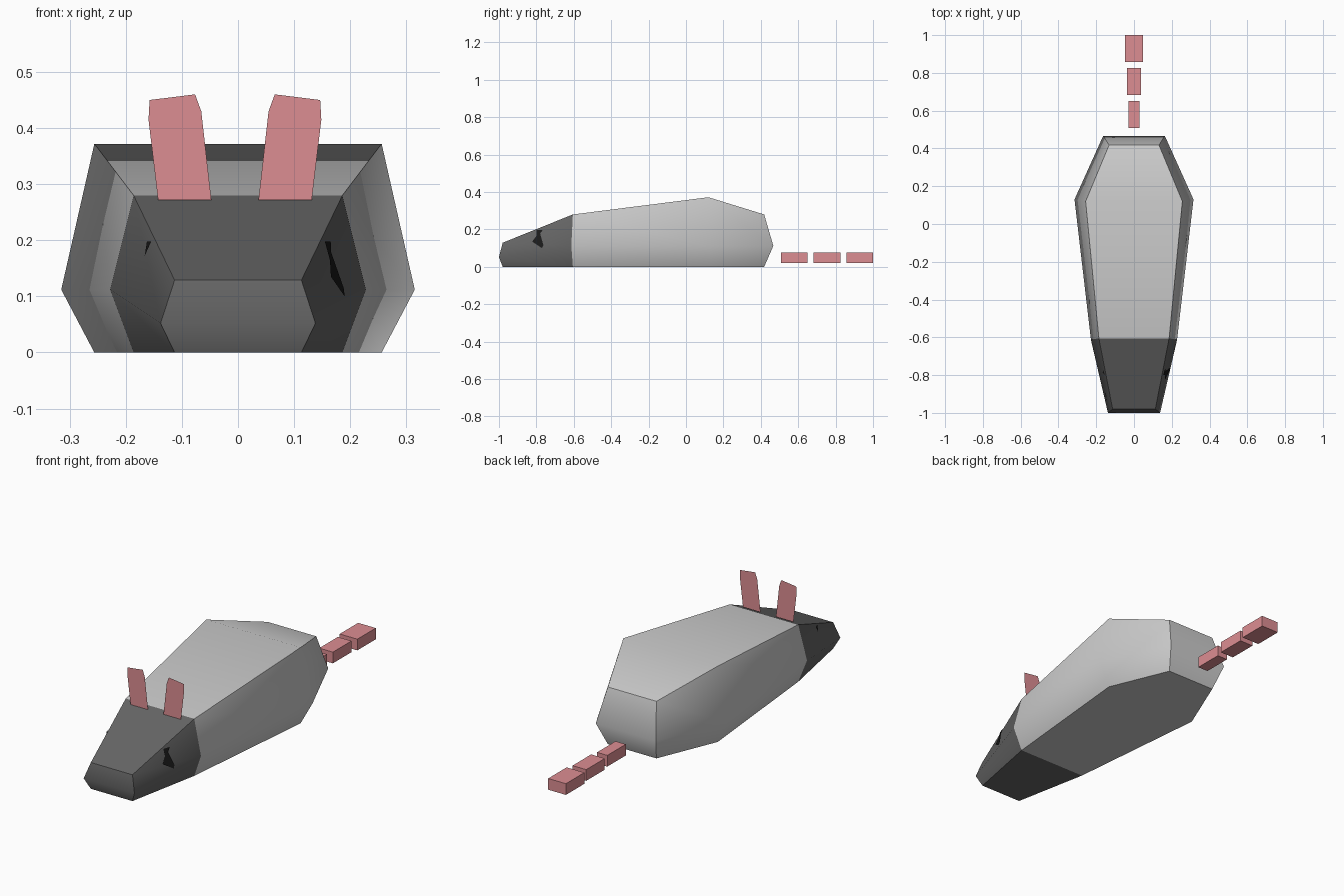
import bpy, bmesh, math

if "Cube" in bpy.data.objects:
    bpy.data.objects.remove(bpy.data.objects["Cube"])


def material(name, rgb):
    m = bpy.data.materials.new(name)
    m.diffuse_color = (*rgb, 1)
    m.use_nodes = True
    m.node_tree.nodes["Principled BSDF"].inputs["Base Color"].default_value = m.diffuse_color
    return m


PINK = material("pink", (0.72, 0.27, 0.29))
DARK = material("dark_grey", (0.13, 0.13, 0.13))
BLACK = material("black", (0.01, 0.01, 0.01))


def build(name, verts, faces, mat=None, smooth=False):
    mesh = bpy.data.meshes.new(name)
    mesh.from_pydata(verts, [], faces)
    bm = bmesh.new()
    bm.from_mesh(mesh)
    bmesh.ops.recalc_face_normals(bm, faces=bm.faces)
    bm.to_mesh(mesh)
    bm.free()
    if smooth:
        mesh.shade_smooth()
        mesh.set_sharp_from_angle(angle=math.radians(45))
    if mat:
        mesh.materials.append(mat)
    obj = bpy.data.objects.new(name, mesh)
    bpy.context.collection.objects.link(obj)
    return obj


def ring(y, y_mid, half, half_mid, z_mid, z_top):
    """Six-sided cross-section: flat bottom and top, bulging at mid height."""
    right = [(half, y, 0), (half_mid, y_mid, z_mid), (half, y, z_top)]
    return [(-x, b, c) for x, b, c in right] + right[::-1]


def loft(name, rings, cap_first, cap_last, mat=None):
    verts = [v for r in rings for v in r]
    faces = [(k + i, k + (i + 1) % 6, k + 6 + (i + 1) % 6, k + 6 + i)
             for k in range(0, 6 * (len(rings) - 1), 6) for i in range(6)]
    for on, k in ((cap_first, 0), (cap_last, 6 * (len(rings) - 1))):
        if on:
            faces += [(k, k + 1, k + 4, k + 5), (k + 1, k + 2, k + 3, k + 4)]
    return build(name, verts, faces, mat, smooth=True)


# Head and body share the neck section
nose = ring(-0.98, -1.0, 0.113, 0.138, 0.052, 0.129)
neck = ring(-0.605, -0.613, 0.186, 0.228, 0.112, 0.28)
hips = ring(0.12, 0.13, 0.256, 0.315, 0.112, 0.372)
rump = ring(0.418, 0.467, 0.132, 0.163, 0.112, 0.28)
loft("head", [nose, neck], True, False, DARK)
loft("body", [neck, hips, rump], False, True)

# Ears: flat upright sheets at the back of the head
ear = [(0.042, 0.272), (0.137, 0.272), (0.154, 0.415), (0.152, 0.45),
       (0.071, 0.46), (0.06, 0.43)]
for side, name in ((1, "ear_right"), (-1, "ear_left")):
    build(name, [(side * x - 0.0055, -0.63, z) for x, z in ear],
          [tuple(range(len(ear)))], PINK)


# Eyes: thin patches lying just outside the sides of the head
def eye(name, side, outline):
    verts = []
    for y, z in outline:
        t = (y + 0.985) / 0.38
        z_mid, z_top = 0.052 + 0.06 * t, 0.129 + 0.151 * t
        mid, top = 0.138 + 0.09 * t, 0.113 + 0.073 * t
        x = mid + (top - mid) * (z - z_mid) / (z_top - z_mid)
        verts.append((side * (x + 0.005), y, z))
    build(name, verts, [tuple(range(len(verts)))], BLACK)


eye("eye_right", 1, [(-0.80, 0.198), (-0.765, 0.198), (-0.78, 0.178),
                     (-0.762, 0.115), (-0.77, 0.10), (-0.822, 0.135),
                     (-0.80, 0.165)])
eye("eye_left", -1, [(-0.80, 0.198), (-0.775, 0.198), (-0.785, 0.172)])

# Tail: three loose blocks, growing towards the tip
for i, (y0, y1, half) in enumerate([(0.507, 0.65, 0.028), (0.683, 0.827, 0.037),
                                    (0.857, 1.0, 0.048)]):
    bpy.ops.mesh.primitive_cube_add(size=1, location=(0, (y0 + y1) / 2, 0.048))
    block = bpy.context.object
    block.name = f"tail_segment_{i + 1}"
    block.scale = (2 * half, y1 - y0, 0.055)
    block.data.materials.append(PINK)
